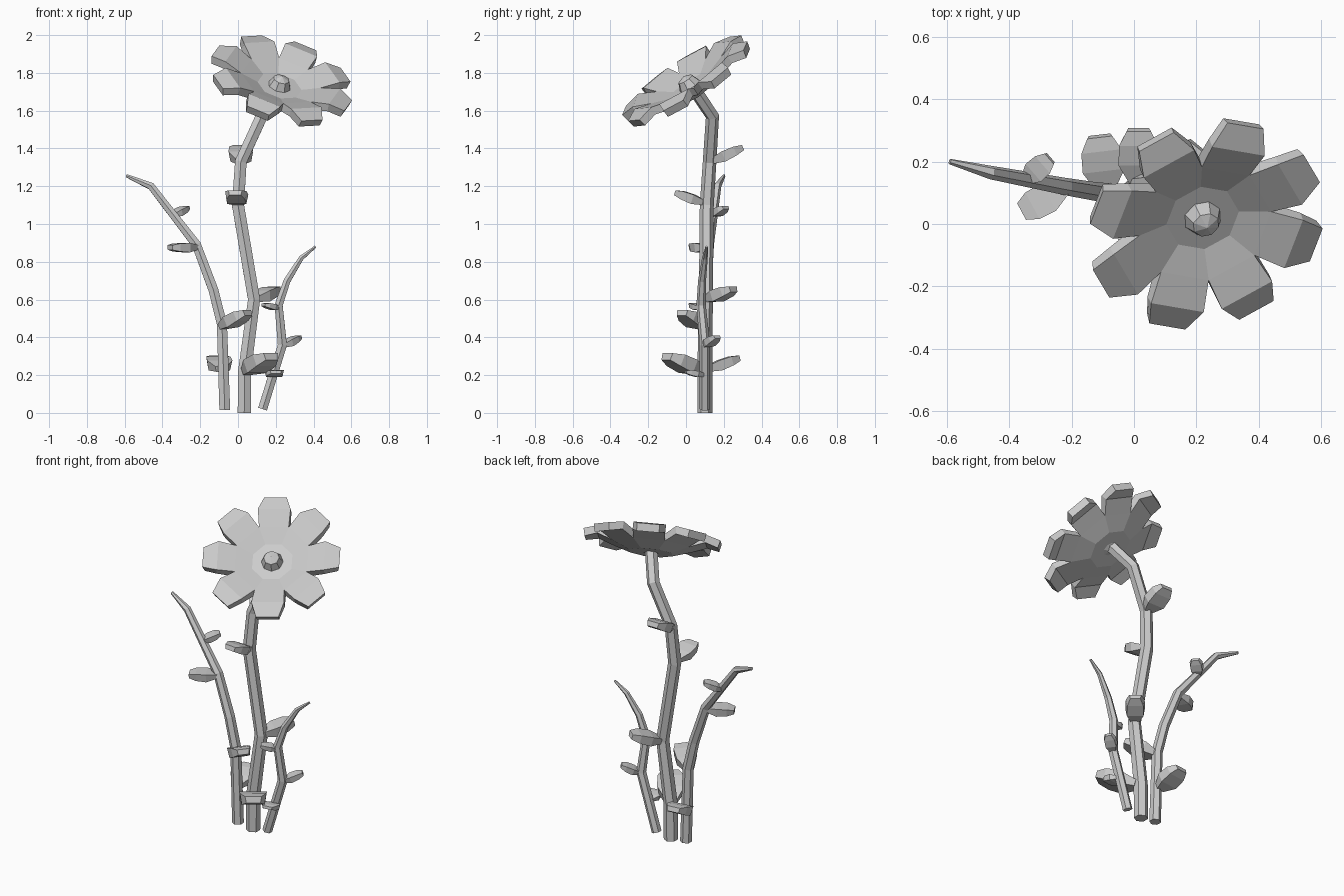
import bpy, bmesh, math
from mathutils import Vector, Matrix

if bpy.data.objects.get("Cube"):
    bpy.data.objects.remove(bpy.data.objects["Cube"], do_unlink=True)

GREY = (0.6, 0.6, 0.6, 1)
mat = bpy.data.materials.new("plain grey")
mat.use_nodes = True
mat.diffuse_color = GREY
mat.node_tree.nodes["Principled BSDF"].inputs["Base Color"].default_value = GREY


def add_object(name, data, matrix=None):
    ob = bpy.data.objects.new(name, data)
    bpy.context.collection.objects.link(ob)
    data.materials.append(mat)
    if matrix:
        ob.matrix_world = matrix
    return ob


def mesh_object(name, bm, matrix=None):
    bmesh.ops.recalc_face_normals(bm, faces=bm.faces)
    me = bpy.data.meshes.new(name)
    bm.to_mesh(me)
    bm.free()
    return add_object(name, me, matrix)


def frame(origin, x, z):
    """Matrix with its x axis along x and its z axis near z."""
    x = Vector(x).normalized()
    y = Vector(z).cross(x).normalized()
    m = Matrix((x, y, x.cross(y))).transposed().to_4x4()
    m.translation = origin
    return m


def stem(name, points):
    """Six-sided tapered tube; each point is x, y, z, radius."""
    cu = bpy.data.curves.new(name, "CURVE")
    cu.dimensions = "3D"
    cu.bevel_depth = 1
    cu.bevel_resolution = 1
    cu.use_fill_caps = True
    sp = cu.splines.new("POLY")
    sp.points.add(len(points) - 1)
    sp.use_smooth = False
    for p, (x, y, z, r) in zip(sp.points, points):
        p.co = (x, y, z, 1)
        p.radius = r
    ob = add_object(name, cu)
    bpy.ops.object.select_all(action="DESELECT")
    ob.select_set(True)
    bpy.context.view_layer.objects.active = ob
    bpy.ops.object.convert(target="MESH")


def leaf(name, root, tip, width):
    """Chunky blunt leaf with a broad arched top and a narrower underside."""
    root, tip = Vector(root), Vector(tip)
    length = (tip - root).length
    # along, half width, top height, bottom height
    outline = [(0, .22, .03, -.13), (.38, .5, .1, -.21),
               (.75, .48, .1, -.17), (1, .3, .05, -.11)]
    bm = bmesh.new()
    rings = []
    for t, w, top, low in outline:
        rings.append([bm.verts.new((t * length, s * w * width * k, h * length))
                      for s, k, h in ((-1, 1, top), (1, 1, top), (1, .85, low), (-1, .85, low))])
    for a, b in zip(rings, rings[1:]):
        for i in range(4):
            j = (i + 1) % 4
            bm.faces.new((a[i], a[j], b[j], b[i]))
    bm.faces.new(rings[0])
    bm.faces.new(rings[-1])
    mesh_object(name, bm, frame(root, tip - root, (0, 0, 1)))


# Stems
stem("main_stem", [(.033, .1, 0, .04), (.035, .1, .22, .04), (.085, .105, .6, .037),
                   (0, .11, 1.1, .037), (.015, .125, 1.33, .036), (.125, .14, 1.57, .036),
                   (.21, .04, 1.72, .036)])
stem("right_stem", [(-.07, .1, .015, .033), (-.085, .1, .47, .031), (-.13, .105, .65, .03),
                    (-.22, .12, .89, .028), (-.46, .165, 1.2, .022), (-.59, .2, 1.255, .009)])
stem("left_stem", [(.13, .1, .02, .028), (.235, .1, .36, .028), (.215, .08, .57, .025),
                   (.26, .085, .7, .021), (.335, .1, .82, .015), (.41, .11, .88, .007)])

# Leaves
leaves = {
    "main_leaf_top": ((.015, .13, 1.34), (.015, .3, 1.41), .13),
    "main_leaf_upper": ((0, .1, 1.12), (-.015, -.055, 1.17), .12),
    "main_leaf_middle": ((.085, .11, .61), (.2, .25, .66), .11),
    "main_leaf_low": ((.045, .08, .23), (.175, -.1, .305), .155),
    "right_leaf_low": ((-.09, .11, .24), (-.11, .28, .295), .135),
    "right_leaf_middle": ((-.09, .09, .465), (.05, -.02, .535), .12),
    "right_leaf_upper": ((-.22, .115, .885), (-.36, .04, .88), .1),
    "right_leaf_top": ((-.35, .14, 1.05), (-.27, .21, 1.09), .075),
    "left_leaf_upper": ((.215, .08, .56), (.135, .03, .575), .065),
    "left_leaf_middle": ((.235, .1, .36), (.325, .165, .405), .07),
    "left_leaf_low": ((.185, .1, .205), (.2, 0, .22), .1),
}
for name, (root, tip, width) in leaves.items():
    leaf(name, root, tip, width)

# Flower head: eight petals round a shallow bowl
head = frame((.215, .03, 1.715), (-.152, .256, .212), (.3, -.65, 1))
bm = bmesh.new()
SIDES = 8
STEP = math.tau / SIDES


def polar(r, a, h):
    return bm.verts.new((r * math.cos(a), r * math.sin(a), h))


def across(a, r, w, h):
    """Two points at distance r, w to either side of direction a."""
    return [bm.verts.new(Matrix.Rotation(a, 3, "Z") @ Vector((r, s * w, h))) for s in (-1, 1)]


inner = [polar(.12, (i - .5) * STEP, .02) for i in range(SIDES)]
valley = [polar(.218, (i - .5) * STEP, .055) for i in range(SIDES)]
bm.faces.new(inner)
for i in range(SIDES):
    j = (i + 1) % SIDES
    bm.faces.new((inner[i], valley[i], valley[j], inner[j]))
    # Petal widens to a crease, then narrows to a drooping blunt tip
    edge = (valley[i], valley[j])
    for r, w, h in ((.3, .092, .09), (.385, .063, .07)):
        outer = across(i * STEP, r, w, h)
        bm.faces.new((edge[0], outer[0], outer[1], edge[1]))
        edge = outer
petals = mesh_object("petals", bm, head)
if petals.data.polygons[0].normal.z < 0:
    petals.data.flip_normals()
solid = petals.modifiers.new("thickness", "SOLIDIFY")
solid.thickness = .045
solid.offset = -1

# Flower centre
bm = bmesh.new()
bmesh.ops.create_uvsphere(bm, u_segments=8, v_segments=4, radius=.062)
mesh_object("flower_centre", bm, head @ Matrix.Translation((0, 0, .02)))
